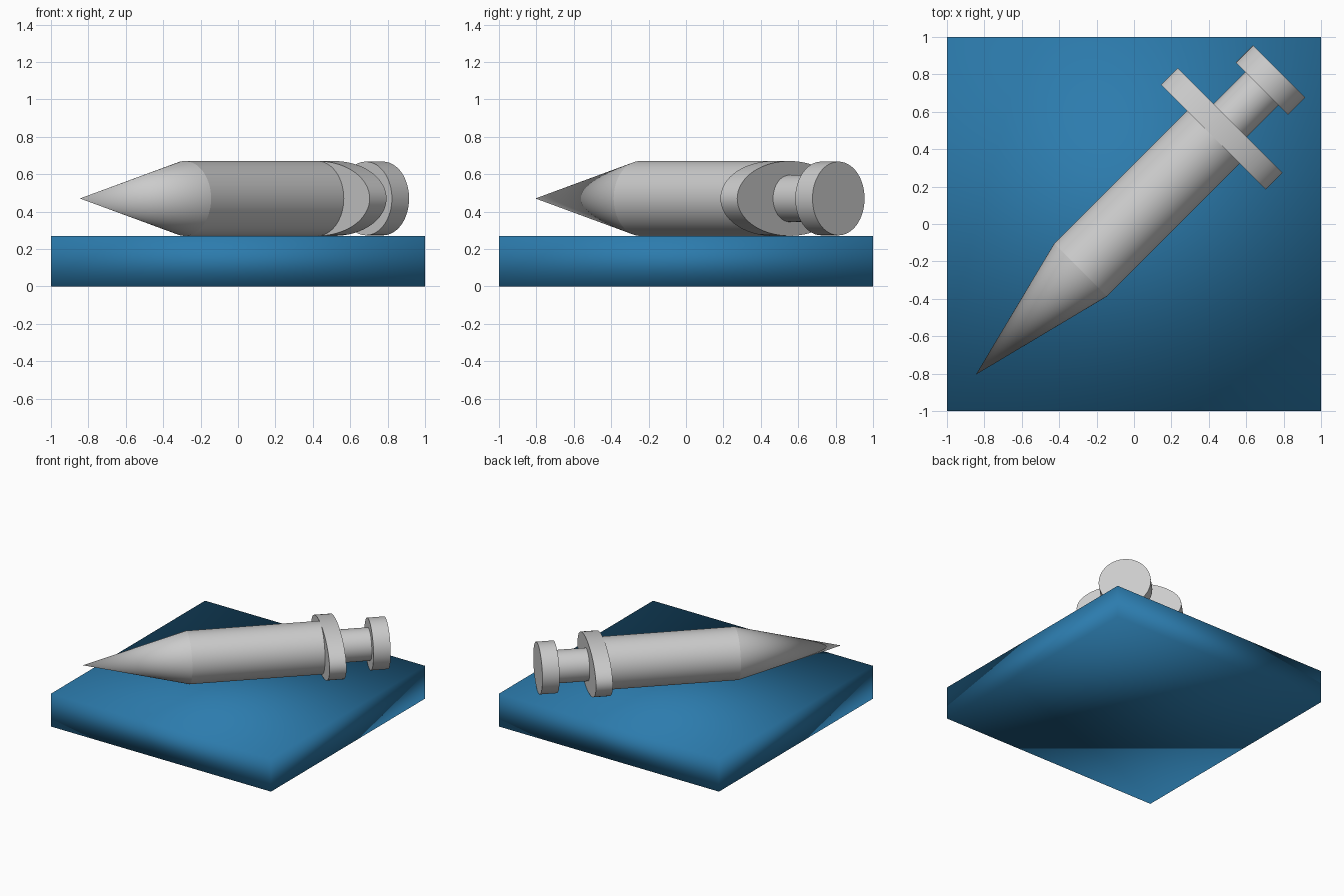
import bpy
from math import radians, sqrt
from mathutils import Matrix, Vector

if "Cube" in bpy.data.objects:
    bpy.data.objects.remove(bpy.data.objects["Cube"])

AXIS = Vector((1, 1, 0)).normalized()
ORIGIN = Vector((-0.02, 0.02, 0.47))
# local z runs along the injector axis, local x sideways, local y up
FRAME = Matrix.Translation(ORIGIN) @ Matrix((
    (1 / sqrt(2), 0, AXIS.x, 0),
    (-1 / sqrt(2), 0, AXIS.y, 0),
    (0, 1, 0, 0),
    (0, 0, 0, 1)))


def round_part(name, t0, t1, r0, r1, widen=1.0):
    """Round part between two distances along the diagonal axis."""
    bpy.ops.mesh.primitive_cone_add(vertices=64, radius1=r0, radius2=r1, depth=t1 - t0)
    ob = bpy.context.object
    ob.name = name
    ob.data.transform(Matrix.Translation((0, 0, (t0 + t1) / 2)) @ Matrix.Diagonal((widen, 1, 1, 1)))
    if FRAME.determinant() < 0:
        ob.data.flip_normals()
    ob.data.transform(FRAME)
    bpy.ops.object.shade_smooth_by_angle(angle=radians(30))
    return ob


# square slab with soft shading
bpy.ops.mesh.primitive_cube_add(size=1)
slab = bpy.context.object
slab.name = "base_slab"
slab.data.transform(Matrix.Translation((0, 0, 0.135)) @ Matrix.Diagonal((2, 2, 0.27, 1)))
bpy.ops.object.shade_smooth()
blue = bpy.data.materials.new("deep_blue")
blue.diffuse_color = (0.025, 0.2, 0.42, 1)
blue.use_nodes = True
blue.node_tree.nodes["Principled BSDF"].inputs["Base Color"].default_value = blue.diffuse_color
slab.data.materials.append(blue)

# syringe: needle cone, barrel, oval finger flange, plunger and thumb rest
round_part("needle_cone", -1.167, -0.375, 0.0, 0.2)
round_part("barrel", -0.375, 0.63, 0.2, 0.2)
round_part("finger_flange", 0.628, 0.755, 0.2, 0.2, widen=1.98)
round_part("plunger_rod", 0.75, 1.0, 0.125, 0.125)
round_part("thumb_rest", 0.995, 1.125, 0.197, 0.197)
